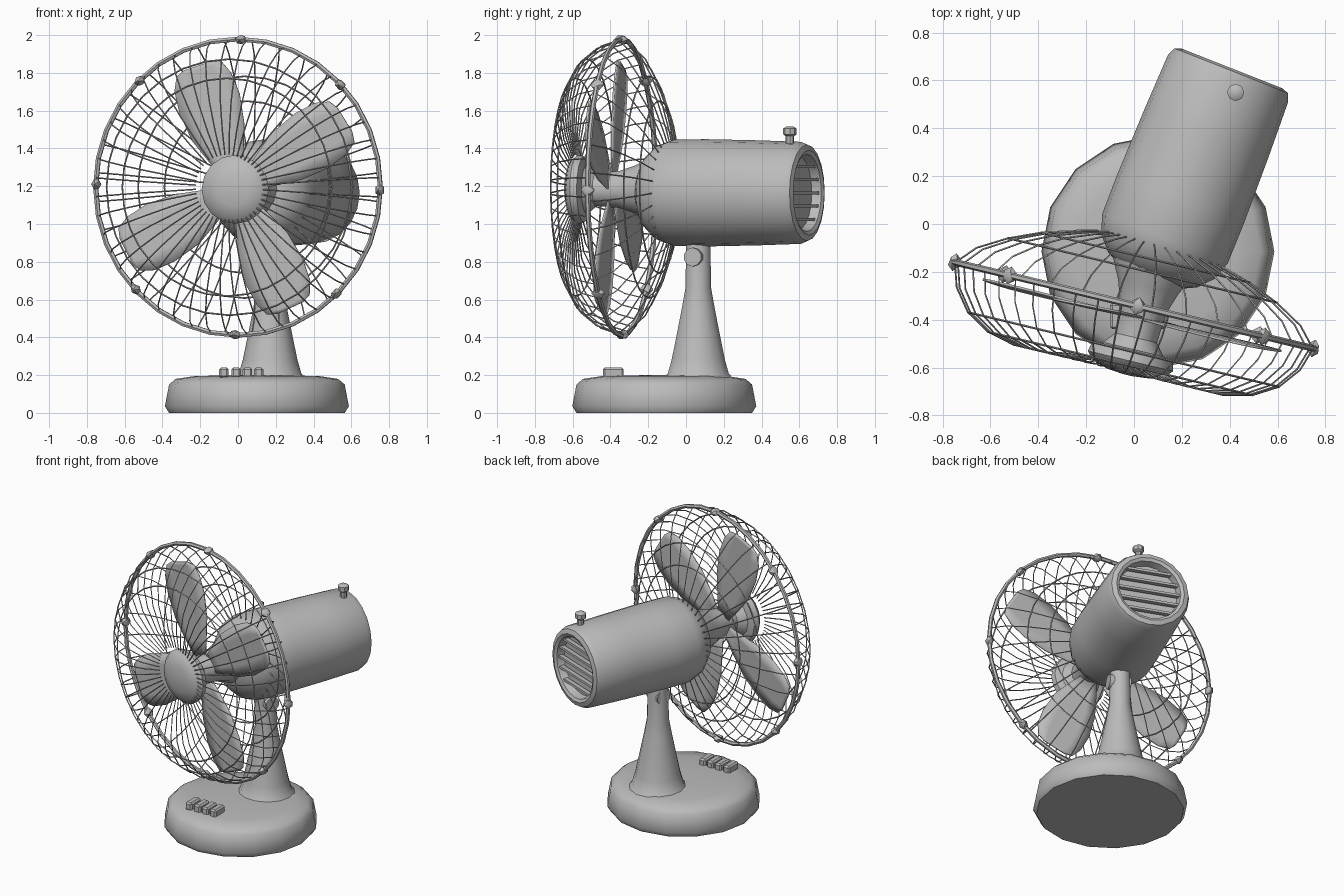
import bpy, bmesh, math
from mathutils import Matrix, Vector

if "Cube" in bpy.data.objects:
    bpy.data.objects.remove(bpy.data.objects["Cube"])

GREY = bpy.data.materials.new("grey")
GREY.diffuse_color = (0.5, 0.5, 0.5, 1)
GREY.use_nodes = True
GREY.node_tree.nodes["Principled BSDF"].inputs["Base Color"].default_value = GREY.diffuse_color


def frame(deg, origin):
    """Local x = right, y = up, z = forward, turned about the vertical."""
    a = math.radians(deg)
    c, s = math.cos(a), math.sin(a)
    m = Matrix(((c, 0, -s), (-s, 0, -c), (0, 1, 0))).to_4x4()
    return Matrix.Translation(origin) @ m


FAN = frame(13.5, (0.0, -0.34, 1.195))
GUARD = FAN @ Matrix.Diagonal((1, 1.012, 1, 1))
MOTOR = frame(21.5, (0.122, -0.08, 1.165))


def finish(name, bm, mat=Matrix(), angle=40):
    bmesh.ops.recalc_face_normals(bm, faces=bm.faces)
    me = bpy.data.meshes.new(name)
    bm.to_mesh(me)
    bm.free()
    me.materials.append(GREY)
    ob = bpy.data.objects.new(name, me)
    ob.matrix_world = mat
    bpy.context.collection.objects.link(ob)
    bpy.ops.object.select_all(action='DESELECT')
    ob.select_set(True)
    bpy.context.view_layer.objects.active = ob
    bpy.ops.object.shade_smooth_by_angle(angle=math.radians(angle))
    return ob


def lathe(name, profile, sides, mat=Matrix(), angle=40):
    """Spin (radius, z) points about local z; ends are capped."""
    bm = bmesh.new()
    rings = [[bm.verts.new((r * math.cos(math.tau * i / sides),
                            r * math.sin(math.tau * i / sides), z))
              for i in range(sides)] for r, z in profile]
    for a, b in zip(rings, rings[1:]):
        for i in range(sides):
            j = (i + 1) % sides
            bm.faces.new((a[i], a[j], b[j], b[i]))
    bm.faces.new(rings[0])
    bm.faces.new(rings[-1])
    return finish(name, bm, mat, angle)


def tube(bm, pts, rad, closed=False, sides=4):
    """Sweep a thin section along a rib (open) or a level ring (closed)."""
    n, rings = len(pts), []
    for i, p in enumerate(pts):
        a = pts[(i - 1) % n] if closed or i else p
        b = pts[(i + 1) % n] if closed or i < n - 1 else p
        t = (b - a).normalized()
        side = Vector((-p.y, p.x, 0)).normalized() if not closed else Vector((0, 0, 1))
        up = t.cross(side).normalized()
        rings.append([bm.verts.new(p + rad * (math.cos(math.tau * k / sides) * side
                                              + math.sin(math.tau * k / sides) * up))
                      for k in range(sides)])
    for i in range(n if closed else n - 1):
        a, b = rings[i], rings[(i + 1) % n]
        for k in range(sides):
            j = (k + 1) % sides
            bm.faces.new((a[k], a[j], b[j], b[k]))
    if not closed:
        bm.faces.new(rings[0])
        bm.faces.new(rings[-1])


def circle(r, z, n=32):
    return [Vector((r * math.cos(math.tau * i / n), r * math.sin(math.tau * i / n), z))
            for i in range(n)]


def box(bm, centre, size):
    bmesh.ops.create_cube(bm, size=1, matrix=Matrix.Translation(centre)
                          @ Matrix.Diagonal((*size, 1)))


# Base and column
lathe("base", [(0.465, 0.0), (0.487, 0.035), (0.465, 0.15), (0.43, 0.18), (0.33, 0.195), (0.1, 0.2)],
      16, Matrix.Translation((0.1, -0.115, 0)), 50)
lathe("column", [(0.2, 0.17), (0.165, 0.21), (0.145, 0.28), (0.12, 0.4), (0.09, 0.55),
                 (0.07, 0.66), (0.065, 0.92)], 14, Matrix.Translation((0.17, 0.065, 0)))

# Tilt hinge under the motor
bm = bmesh.new()
bmesh.ops.create_cone(bm, cap_ends=True, segments=10, radius1=0.05, radius2=0.05, depth=0.14,
                      matrix=MOTOR @ Matrix.Translation((0, -0.34, -0.15))
                      @ Matrix.Rotation(math.pi / 2, 4, 'Y'))
finish("tilt_hinge", bm)

# Push buttons on the base
bm = bmesh.new()
for x in (-0.075, -0.01, 0.05, 0.11):
    box(bm, (x, -0.385, 0.212), (0.05, 0.11, 0.055))
bmesh.ops.bevel(bm, geom=bm.edges[:], offset=0.01, segments=1, affect='EDGES')
finish("speed_buttons", bm, Matrix(), 20)

# Motor housing with a recessed rear
lathe("motor_housing", [(0.14, 0.15), (0.2, 0.12), (0.255, 0.06), (0.282, -0.02), (0.284, -0.2),
                        (0.278, -0.5), (0.27, -0.74), (0.255, -0.775), (0.225, -0.785),
                        (0.205, -0.775), (0.195, -0.725), (0.02, -0.715)], 20, MOTOR)

# Rear vent bars
bm = bmesh.new()
for i in range(-2, 3):
    y = i * 0.07
    box(bm, (0, y, -0.75), (2 * math.sqrt(0.2 ** 2 - y * y), 0.016, 0.03))
finish("rear_vent_bars", bm, MOTOR)

# Swing knob on top of the motor
lathe("swing_knob", [(0.022, 0), (0.022, 0.06), (0.036, 0.07), (0.036, 0.1), (0.02, 0.11)],
      8, Matrix.Translation((0.425, 0.55, 1.405)))

# Shaft neck and domed hub cap
HUB = FAN @ Matrix.Translation((0.04, -0.012, 0))
lathe("motor_neck", [(0.2, -0.27), (0.17, -0.17), (0.13, -0.09), (0.1, 0.0), (0.09, 0.13),
                     (0.13, 0.18)], 14, HUB)
lathe("hub_cap", [(0.13, 0.18), (0.175, 0.195), (0.183, 0.23), (0.155, 0.262), (0.09, 0.283),
                  (0.02, 0.29)], 16, HUB, 50)

# Nearly flat blades: stations of radius, trailing width, leading width
STATIONS = [(0.07, 0.05, 0.05), (0.18, 0.09, 0.1), (0.32, 0.14, 0.155), (0.48, 0.165, 0.175),
            (0.6, 0.155, 0.165), (0.67, 0.125, 0.13), (0.69, 0.07, 0.08)]
for number, deg in enumerate((32, 108, 208, 294), 1):
    bm = bmesh.new()
    rows = []
    for r, lo, hi in STATIONS:
        row = []
        for k in range(5):
            t = -lo + (lo + hi) * k / 4
            row.append(bm.verts.new((r, t, 0.052 + 0.04 * t)))
        rows.append(row)
    for a, b in zip(rows, rows[1:]):
        for k in range(4):
            bm.faces.new((a[k], b[k], b[k + 1], a[k + 1]))
    blade = finish(f"blade_{number}", bm, HUB @ Matrix.Translation((-0.03, 0, 0))
                   @ Matrix.Rotation(math.radians(deg), 4, 'Z'))
    blade.modifiers.new("thickness", 'SOLIDIFY').thickness = 0.01

# Guard wires, front and rear, each with cross rings
FRONT = [(0.17, 0.25), (0.3, 0.275), (0.45, 0.278), (0.57, 0.25), (0.67, 0.19), (0.74, 0.1), (0.772, 0)]
REAR = [(0.17, -0.28), (0.3, -0.25), (0.45, -0.205), (0.58, -0.15), (0.7, -0.08), (0.772, 0)]
for name, prof, count, rings in (("front_guard", FRONT, 48, (3, 4)), ("rear_guard", REAR, 32, (0, 2, 3))):
    bm = bmesh.new()
    for i in range(count):
        a = math.tau * (i + 0.5) / count
        tube(bm, [Vector((r * math.cos(a), r * math.sin(a), z)) for r, z in prof], 0.0038)
    for k in rings:
        tube(bm, circle(*prof[k]), 0.0045, True)
    finish(name, bm, GUARD)

# Guard rim and its eight clips
bm = bmesh.new()
tube(bm, circle(0.775, 0.0), 0.014, True, 6)
finish("guard_rim", bm, GUARD)
bm = bmesh.new()
for i in range(8):
    m = Matrix.Rotation(math.tau * i / 8 - 0.02, 4, 'Z') @ Matrix.Translation((0.772, 0, 0))
    bmesh.ops.create_icosphere(bm, subdivisions=1, radius=0.033,
                               matrix=m @ Matrix.Diagonal((0.8, 1, 1.15, 1)))
finish("rim_clips", bm, GUARD)
